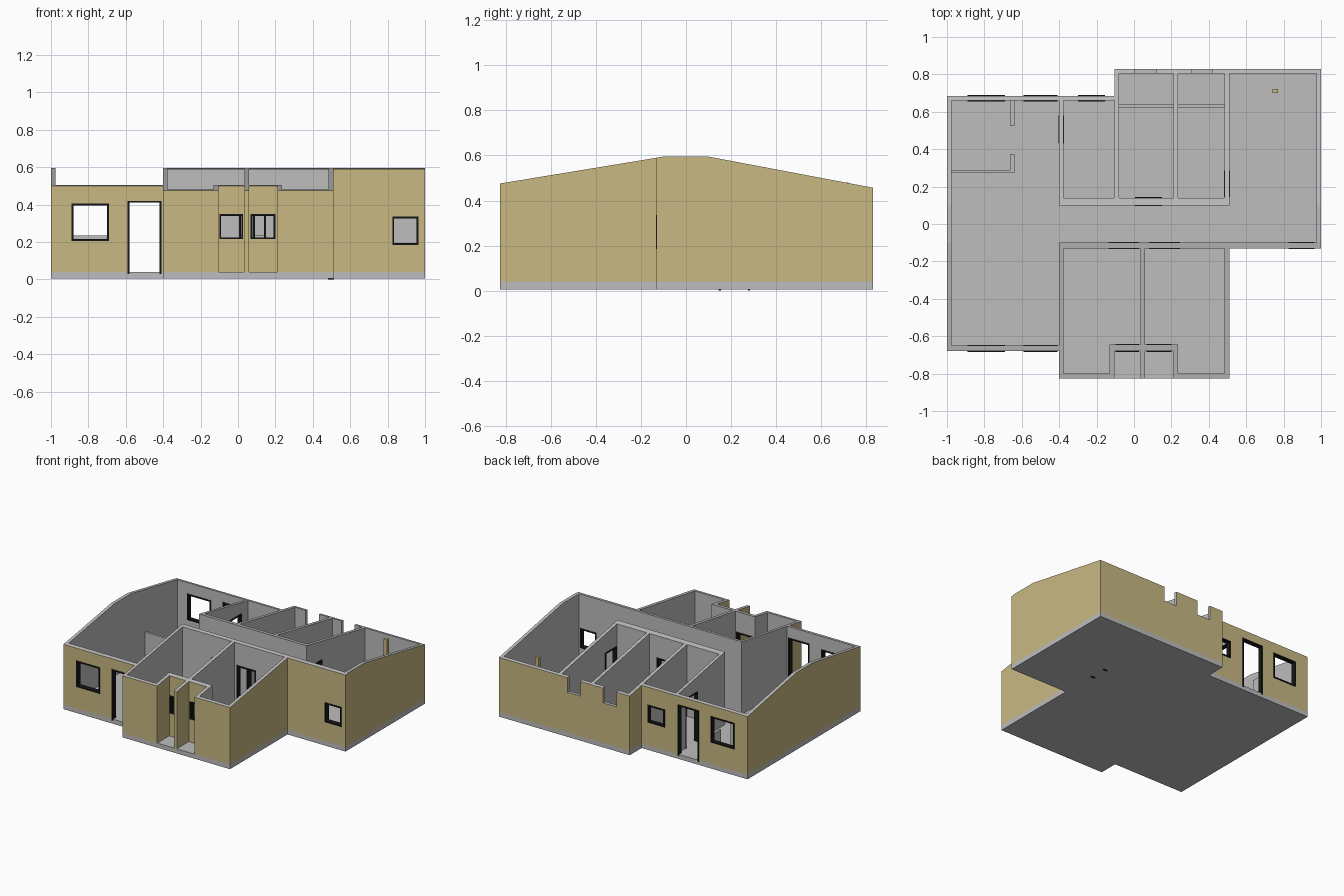
import bpy, bmesh
from mathutils import Vector

if "Cube" in bpy.data.objects:
    bpy.data.objects.remove(bpy.data.objects["Cube"])


def material(name, rgb):
    m = bpy.data.materials.new(name)
    m.diffuse_color = (*rgb, 1)
    m.use_nodes = True
    m.node_tree.nodes["Principled BSDF"].inputs["Base Color"].default_value = m.diffuse_color
    return m


KHAKI = material("khaki render", (0.58, 0.485, 0.225))
GREY = material("grey plaster", (0.51, 0.51, 0.51))
BLACK = material("black frame", (0.008, 0.008, 0.008))


def prisms(name, polys, vec, mat):
    """Extrude closed 3D outlines along vec into one object."""
    bm = bmesh.new()
    for pts in polys:
        f = bm.faces.new([bm.verts.new(p) for p in pts])
        r = bmesh.ops.extrude_face_region(bm, geom=[f])
        vs = [v for v in r["geom"] if isinstance(v, bmesh.types.BMVert)]
        bmesh.ops.translate(bm, verts=vs, vec=Vector(vec))
    bmesh.ops.recalc_face_normals(bm, faces=bm.faces)
    return finish(name, bm, mat)


def boxes(name, items, mat):
    """Each item is x0, x1, y0, y1, z0, z1."""
    bm = bmesh.new()
    for x0, x1, y0, y1, z0, z1 in items:
        vs = bmesh.ops.create_cube(bm, size=1)["verts"]
        for v in vs:
            v.co = ((x0 + x1) / 2 + v.co.x * (x1 - x0),
                    (y0 + y1) / 2 + v.co.y * (y1 - y0),
                    (z0 + z1) / 2 + v.co.z * (z1 - z0))
    return finish(name, bm, mat)


def finish(name, bm, mat):
    me = bpy.data.meshes.new(name)
    bm.to_mesh(me)
    bm.free()
    me.materials.append(mat)
    ob = bpy.data.objects.new(name, me)
    bpy.context.collection.objects.link(ob)
    return ob


def combine(target, cutter, operation="DIFFERENCE"):
    cutter.hide_render = True
    mod = target.modifiers.new("cut", "BOOLEAN")
    mod.operation, mod.solver, mod.object = operation, "EXACT", cutter
    mod.material_mode = "TRANSFER"
    bpy.context.view_layer.objects.active = target
    bpy.ops.object.modifier_apply(modifier=mod.name)
    bpy.data.objects.remove(cutter)


def at(z, pts):
    return [(x, y, z) for x, y in pts]


def rect(x0, x1, y0, y1):
    return [(x0, y0), (x1, y0), (x1, y1), (x0, y1)]


FLOOR = 0.04
footprint = [(-1, -.68), (-.4, -.68), (-.4, -.825), (.51, -.825), (.51, -.13),
             (1, -.13), (1, .83), (-.105, .83), (-.105, .685), (-1, .685)]

# Floor slab and solid wall block
prisms("floor_slab", [at(.005, footprint)], (0, 0, FLOOR - .005), GREY)
walls = prisms("walls", [at(FLOOR, footprint)], (0, 0, .7), KHAKI)

# Rooms hollowed out: living area with hall, back rooms, front bedrooms
rooms = [
    [(-.975, -.65), (-.4, -.65), (-.4, -.1), (.975, -.1), (.975, .805), (.51, .805),
     (.51, .1), (-.4, .1), (-.4, .66), (-.975, .66)],
    rect(-.378, -.105, .14, .66), rect(-.08, .21, .14, .805), rect(.235, .485, .14, .805),
    [(-.378, -.8), (-.13, -.8), (-.13, -.645), (.035, -.645), (.035, -.13), (-.378, -.13)],
    [(.06, -.645), (.235, -.645), (.235, -.8), (.485, -.8), (.485, -.13), (.06, -.13)],
]
combine(walls, prisms("room_cutter", [at(-.1, r) for r in rooms], (0, 0, 1), GREY))

# Two front niches, painted like the outside
niches = [rect(-.105, .035, -.9, -.68), rect(.06, .21, -.9, -.68)]
combine(walls, prisms("niche_cutter", [at(-.1, r) for r in niches], (0, 0, 1), KHAKI))

# Sloping wall tops
slope = [(-.83, 0), (.83, 0), (.83, .457), (.1, .595), (-.1, .595), (-.83, .475)]
combine(walls, prisms("slope_cutter", [[(-1.1, y, z) for y, z in slope]], (2.2, 0, 0), GREY),
        "INTERSECT")

# Openings: name, wall direction, along from/to, wall faces, bottom, top
openings = [
    ("front_window", "x", -.89, -.69, -.68, -.65, .205, .405),
    ("front_door", "x", -.59, -.41, -.68, -.65, FLOOR, .42),
    ("back_window", "x", -.89, -.69, .66, .685, .205, .405),
    ("back_door", "x", -.59, -.41, .66, .685, FLOOR, .42),
    ("back_small_window", "x", -.30, -.155, .66, .685, .215, .35),
    ("right_window", "x", .825, .965, -.13, -.1, .185, .335),
    ("niche_window_left", "x", -.10, .028, -.68, -.645, .215, .35),
    ("niche_window_right", "x", .068, .20, -.68, -.645, .215, .35),
    ("bedroom_door_left", "x", -.135, .028, -.13, -.1, FLOOR, .42),
    ("bedroom_door_right", "x", .08, .245, -.13, -.1, FLOOR, .42),
    ("hall_door", "x", .005, .15, .1, .14, FLOOR, .42),
    ("kitchen_side_door", "y", .43, .58, -.4, -.378, FLOOR, .42),
    ("back_bedroom_door", "y", .145, .285, .485, .51, FLOOR, .42),
]


def place(axis, a0, a1, d0, d1, z0, z1):
    return (a0, a1, d0, d1, z0, z1) if axis == "x" else (d0, d1, a0, a1, z0, z1)


cuts = [place(ax, a0, a1, d0 - .003, d1 + .003, z0 - (.02 if z0 == FLOOR else 0), z1)
        for _, ax, a0, a1, d0, d1, z0, z1 in openings]
# High bathroom windows, open at the top and unframed
cuts += [(.005, .12, .78, .85, .345, .7), (.31, .42, .78, .85, .345, .7)]
combine(walls, boxes("opening_cutter", cuts, GREY))

# Black frames lining each opening
T = .01
for name, ax, a0, a1, d0, d1, z0, z1 in openings:
    e0, e1 = d0 - .004, d1 + .004
    door = z0 == FLOOR
    low = 0 if name == "back_bedroom_door" else (.03 if door else z0)
    bars = [(a0, a0 + T, low, z1), (a1 - T, a1, low, z1), (a0 + T, a1 - T, z1 - T, z1)]
    if not door:
        bars.append((a0 + T, a1 - T, z0, z0 + T))
    boxes(name + "_frame", [place(ax, b0, b1, e0, e1, c0, c1) for b0, b1, c0, c1 in bars], BLACK)

# Low partitions in the kitchen corner and the bathrooms
LOW = .235
boxes("kitchen_partition", [(-.975, -.64, .272, .29, FLOOR, LOW),
                            (-.662, -.64, .29, .375, FLOOR, LOW),
                            (-.662, -.64, .525, .66, FLOOR, LOW)], GREY)
boxes("bathroom_partition", [(-.08, .21, .622, .638, FLOOR, LOW),
                             (.235, .485, .622, .638, FLOOR, LOW)], GREY)

# Free-standing post in the right room
boxes("post", [(.74, .77, .70, .722, FLOOR, .48)], KHAKI)
